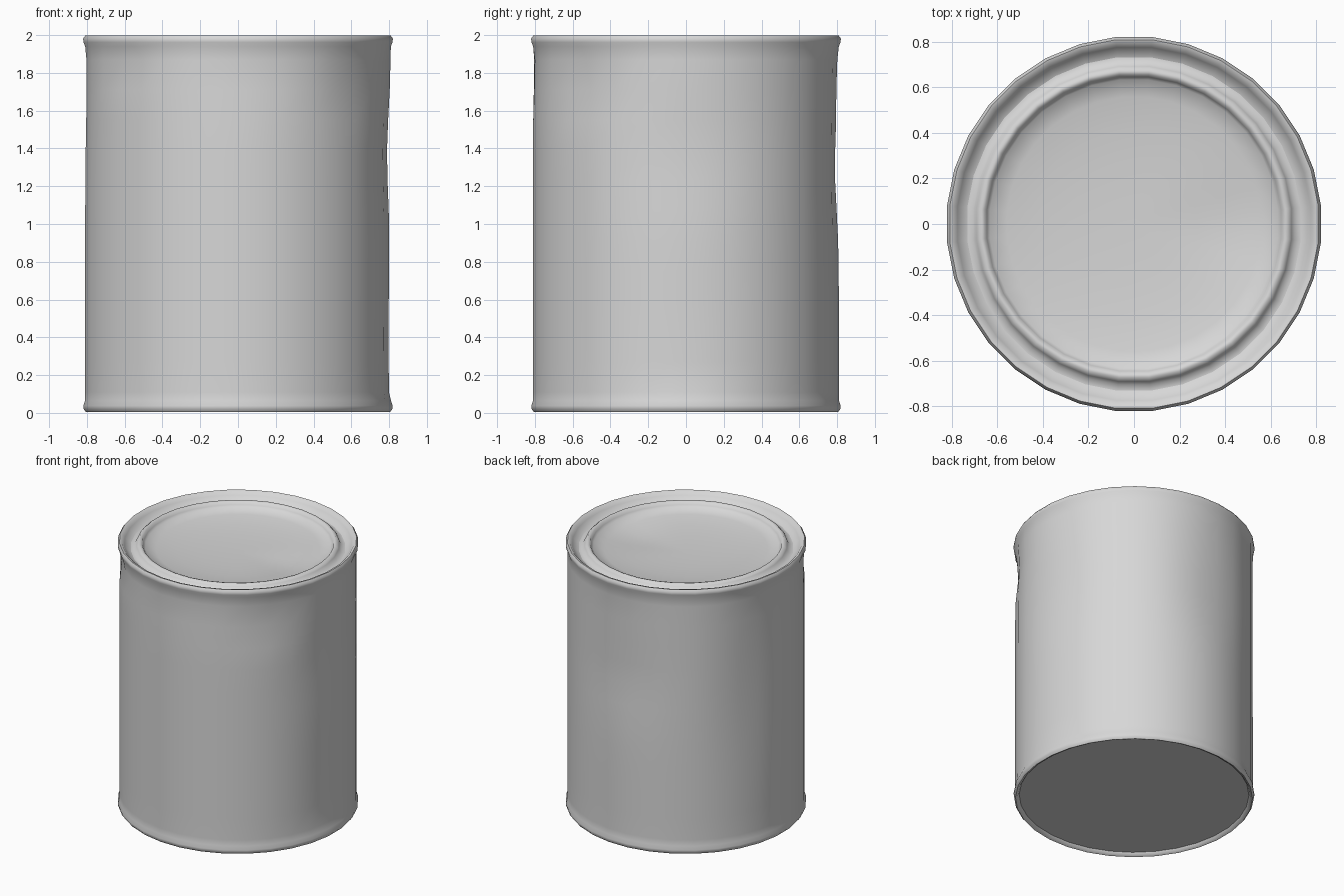
import bpy
import bmesh
import math

SIDES = 32

cube = bpy.data.objects.get("Cube")
if cube:
    bpy.data.objects.remove(cube, do_unlink=True)

metal = bpy.data.materials.new("plain_grey_metal")
metal.use_nodes = True
GREY = (0.68, 0.68, 0.68, 1)
metal.diffuse_color = GREY
metal.node_tree.nodes["Principled BSDF"].inputs["Base Color"].default_value = GREY


def lathe(name, profile, cap_first=False, cap_last=False, angle=60):
    """Spin a radius/height profile around z into a smooth shaded object."""
    bm = bmesh.new()
    rings = []
    for r, z in profile:
        ring = []
        for i in range(SIDES):
            a = math.tau * (i + 0.5) / SIDES
            ring.append(bm.verts.new((r * math.cos(a), r * math.sin(a), z)))
        rings.append(ring)
    for low, high in zip(rings, rings[1:]):
        for i in range(SIDES):
            j = (i + 1) % SIDES
            bm.faces.new((low[i], low[j], high[j], high[i]))
    if cap_first:
        bm.faces.new(rings[0][::-1])
    if cap_last:
        bm.faces.new(rings[-1])
    mesh = bpy.data.meshes.new(name)
    bm.to_mesh(mesh)
    bm.free()
    mesh.materials.append(metal)
    obj = bpy.data.objects.new(name, mesh)
    bpy.context.collection.objects.link(obj)
    bpy.ops.object.select_all(action='DESELECT')
    obj.select_set(True)
    bpy.context.view_layer.objects.active = obj
    bpy.ops.object.shade_smooth_by_angle(angle=math.radians(angle))
    return obj


def bump(value, centre, width):
    return math.exp(-((value - centre) / width) ** 2)


def dent_wall(obj, dents):
    """Push the wall inward around each (degrees, height, width, tall, depth)."""
    for v in obj.data.vertices:
        x, y, z = v.co
        if not 0.08 < z < 1.93:
            continue
        a = math.degrees(math.atan2(y, x))
        push = 0
        for deg, height, width, tall, depth in dents:
            off = (a - deg + 180) % 360 - 180
            push += depth * bump(off, 0, width) * bump(z, height, tall)
        scale = 1 - push / math.hypot(x, y)
        v.co.x, v.co.y = x * scale, y * scale


# Can wall with rolled rims at both ends and a slightly recessed base
wall = [(0.813, 0.11 + 0.16 * i) for i in range(12)]
body = lathe("can_body", [(0.785, 0.03), (0.795, 0.012), (0.81, 0.006), (0.821, 0.02),
                          (0.823, 0.038), (0.814, 0.065)]
             + wall + [(0.813, 1.94), (0.822, 1.962), (0.824, 1.982),
                       (0.812, 1.998), (0.795, 1.994), (0.778, 1.972),
                       (0.755, 1.948), (0.735, 1.94)], cap_first=True)
dent_wall(body, [
    (0, 1.38, 22, 0.3, 0.02),
    (0, 0.4, 20, 0.7, 0.013),
    (92, 1.3, 18, 0.3, 0.025),
    (90, 1.75, 16, 0.2, 0.012),
    (158, 1.2, 12, 0.65, 0.022),
    (-40, 1.75, 14, 0.15, 0.025),
    (-82, 1.82, 20, 0.15, 0.01),
    (-137, 1.9, 12, 0.08, 0.02),
    (180, 1.75, 25, 0.35, 0.008),
])

# Pressed lid: groove, raised ring and dished panel
lid = lathe("lid", [(0.735, 1.94), (0.708, 1.942), (0.694, 1.968), (0.676, 1.984),
                    (0.658, 1.98), (0.648, 1.96), (0.635, 1.945), (0.56, 1.93),
                    (0.42, 1.915), (0.28, 1.907), (0.14, 1.903), (0.03, 1.902)],
            cap_last=True)

# Shallow dents in the lid panel
for v in lid.data.vertices:
    x, y, z = v.co
    if math.hypot(x, y) < 0.6:
        v.co.z -= 0.02 * bump(x, 0.45, 0.2) * bump(y, 0.0, 0.2)
